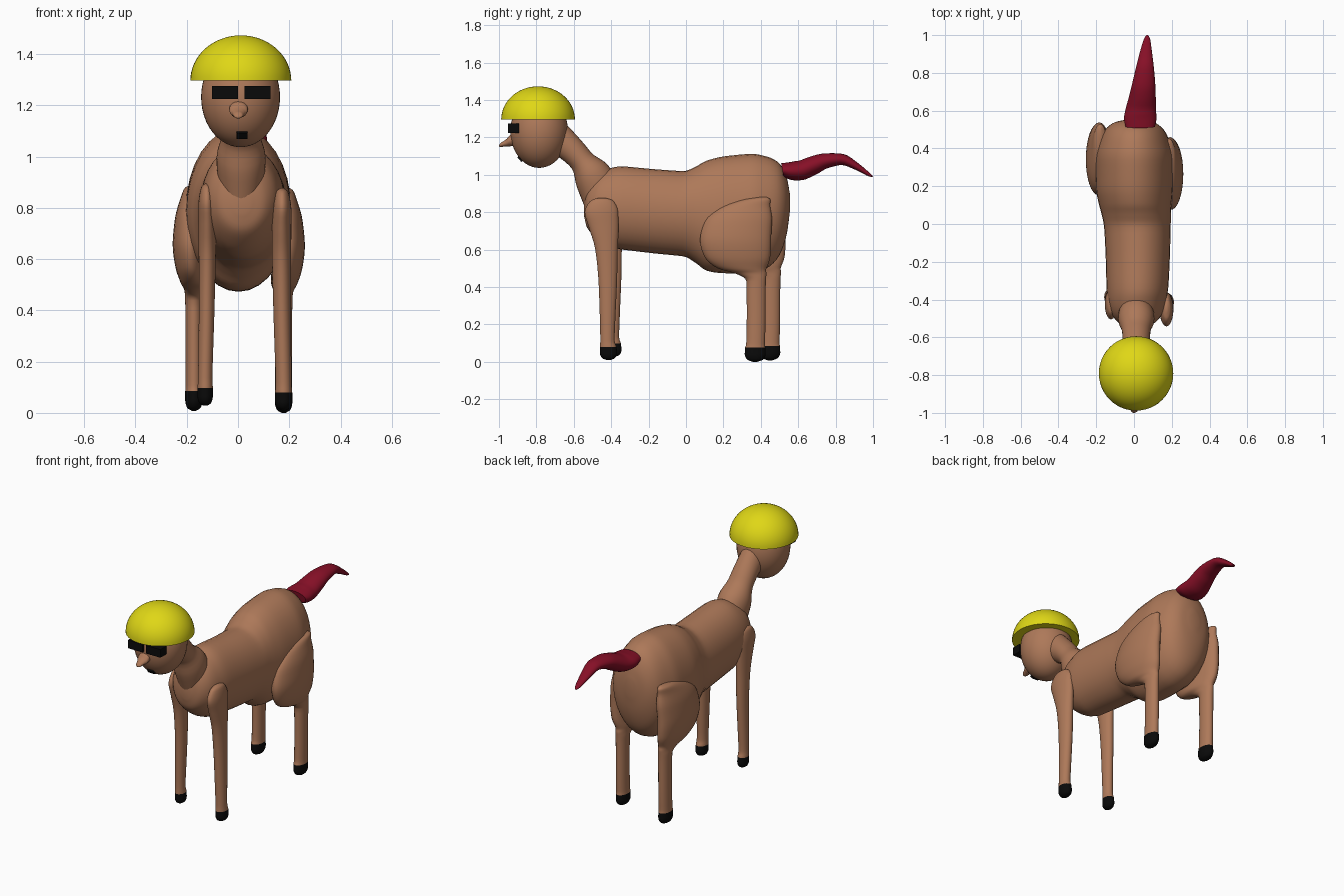
import bpy, bmesh, math
from mathutils import Vector

if "Cube" in bpy.data.objects:
    bpy.data.objects.remove(bpy.data.objects["Cube"])


def material(name, rgb):
    m = bpy.data.materials.new(name)
    m.diffuse_color = (*rgb, 1)
    m.use_nodes = True
    m.node_tree.nodes["Principled BSDF"].inputs["Base Color"].default_value = m.diffuse_color
    return m


BROWN = material("brown hide", (0.42, 0.19, 0.10))
YELLOW = material("yellow", (0.74, 0.68, 0.008))
RED = material("dark red", (0.24, 0.005, 0.02))
BLACK = material("black", (0.003, 0.003, 0.003))


def finish(bm, name, mats, smooth=True, angle=50):
    bmesh.ops.recalc_face_normals(bm, faces=bm.faces)
    me = bpy.data.meshes.new(name)
    bm.to_mesh(me)
    bm.free()
    for m in mats:
        me.materials.append(m)
    ob = bpy.data.objects.new(name, me)
    bpy.context.collection.objects.link(ob)
    if smooth:
        bpy.ops.object.select_all(action='DESELECT')
        ob.select_set(True)
        bpy.context.view_layer.objects.active = ob
        bpy.ops.object.shade_smooth_by_angle(angle=math.radians(angle))
    return ob


def refine(rows, steps):
    """Monotone cubic interpolation of each column of the ring table."""
    def slope(i, k):
        if i == 0 or i == len(rows) - 1:
            j = max(1, i)
            return rows[j][k] - rows[j - 1][k]
        a, b = rows[i][k] - rows[i - 1][k], rows[i + 1][k] - rows[i][k]
        return 2 * a * b / (a + b) if a * b > 0 else 0
    out = []
    for i in range(len(rows) - 1):
        for s in range(steps):
            t = s / steps
            h = (2*t**3 - 3*t*t + 1, t**3 - 2*t*t + t, 3*t*t - 2*t**3, t**3 - t*t)
            out.append([h[0]*rows[i][k] + h[1]*slope(i, k) + h[2]*rows[i+1][k]
                        + h[3]*slope(i+1, k) for k in range(len(rows[0]))])
    return out + [list(rows[-1])]


def loft(name, rows, mats, steps=4, sides=32, rule=None, angle=50):
    """Rows: x, y, z, x radius, second radius, tilt of second axis in the yz plane (degrees)."""
    bm = bmesh.new()
    rings = []
    for x, y, z, ru, rv, tilt in refine(rows, steps):
        a = math.radians(tilt)
        v = Vector((0, math.cos(a), math.sin(a)))
        ring = []
        for i in range(sides):
            t = 2 * math.pi * i / sides
            ring.append(bm.verts.new(Vector((x + ru * math.cos(t), y, z)) + v * rv * math.sin(t)))
        rings.append(ring)
    for a, b in zip(rings, rings[1:]):
        for i in range(sides):
            j = (i + 1) % sides
            bm.faces.new((a[i], a[j], b[j], b[i]))
    bm.faces.new(rings[0])
    bm.faces.new(rings[-1])
    if rule:
        for f in bm.faces:
            f.material_index = rule(f.calc_center_median())
    return finish(bm, name, mats, angle=angle)


def box(name, size, loc, mat, tilt=0):
    bm = bmesh.new()
    bmesh.ops.create_cube(bm, size=1)
    bmesh.ops.scale(bm, vec=size, verts=bm.verts)
    ob = finish(bm, name, [mat], smooth=False)
    ob.location = loc
    ob.rotation_euler.x = tilt


# Body: upright elliptical sections (y, top z, bottom z, half width, x centre)
body = [(-.545, .86, .78, .03, .015), (-.53, .93, .72, .085, .015),
        (-.48, 1.0, .665, .132, .015), (-.42, 1.03, .625, .152, .015),
        (-.34, 1.045, .60, .163, .018), (-.17, 1.03, .58, .17, .02),
        (-.02, 1.02, .565, .176, .018), (.05, 1.043, .53, .183, .012),
        (.11, 1.075, .488, .193, .006), (.20, 1.098, .474, .204, .002),
        (.34, 1.112, .474, .206, .002), (.43, 1.098, .50, .188, .002),
        (.50, 1.06, .57, .155, .002), (.54, .98, .69, .10, .002), (.555, .90, .80, .03, .002)]
loft("body", [(x, y, (t + b) / 2, r, (t - b) / 2, 90) for y, t, b, r, x in body], [BROWN])

# Neck: back point and front point of each section in the yz plane, half width
neck = [(-.64, 1.27, -.74, 1.13, .07), (-.575, 1.20, -.66, 1.08, .072),
        (-.508, 1.12, -.612, 1.035, .076), (-.42, 1.055, -.582, .93, .096),
        (-.36, .96, -.535, .81, .085), (-.36, .88, -.50, .77, .05)]
rows = []
for y0, z0, y1, z1, r in neck:
    rows.append((.012, (y0 + y1) / 2, (z0 + z1) / 2, r, math.hypot(y0 - y1, z0 - z1) / 2,
                 math.degrees(math.atan2(z0 - z1, y0 - y1))))
loft("neck", rows, [BROWN])


# Legs: (z, x, y, x radius, y radius), hooves coloured by height
front = [(.877, .172, -.45, .006, .015), (.865, .172, -.45, .022, .055),
         (.80, .172, -.452, .036, .09), (.72, .17, -.44, .038, .08),
         (.60, .17, -.425, .037, .06), (.40, .172, -.418, .034, .048),
         (.12, .178, -.42, .031, .038), (.08, .178, -.416, .033, .044),
         (.045, .178, -.414, .033, .046), (.02, .178, -.414, .025, .034),
         (.01, .178, -.414, .008, .012)]
rear = [(.882, .185, .41, .006, .02), (.87, .185, .38, .028, .07),
        (.83, .185, .32, .045, .13), (.75, .19, .28, .062, .18),
        (.65, .195, .265, .066, .19), (.56, .19, .275, .06, .175),
        (.50, .18, .30, .05, .13), (.47, .178, .35, .037, .08),
        (.43, .178, .375, .034, .052), (.25, .178, .375, .033, .05),
        (.10, .178, .372, .033, .05), (.07, .178, .37, .034, .055),
        (.04, .178, .37, .034, .056), (.012, .178, .37, .026, .042),
        (0, .178, .37, .008, .012)]


def leg(name, rows, side, dx=0, dy=0, dz=0, thin=1):
    loft(name, [(side * x + dx, y + dy, z + dz, rx * thin, ry * thin, 0)
                for z, x, y, rx, ry in rows], [BROWN, BLACK],
         rule=lambda c: int(c.z < .078 + dz))


leg("right_front_leg", front, 1)
leg("left_front_leg", front, -1, .05, .028, .018, .9)
leg("right_rear_leg", rear, 1)
leg("left_rear_leg", rear, -1, .006, .078, .008)

# Tail: flattened tapering curl
tail = [(.033, .515, 1.025, .078, .037, 100), (.033, .56, 1.02, .086, .048, 95),
        (.036, .61, 1.023, .08, .053, 105), (.045, .68, 1.05, .07, .05, 112),
        (.052, .75, 1.075, .06, .04, 100), (.058, .83, 1.082, .047, .031, 75),
        (.064, .92, 1.04, .03, .018, 62), (.069, .98, 1.0, .016, .009, 60),
        (.07, .998, .99, .006, .003, 60)]
loft("tail", tail, [RED])

# Head and helmet
bm = bmesh.new()
bmesh.ops.create_uvsphere(bm, u_segments=40, v_segments=24, radius=1)
bmesh.ops.scale(bm, vec=(.154, .154, .195), verts=bm.verts)
bmesh.ops.translate(bm, vec=(.01, -.785, 1.232), verts=bm.verts)
finish(bm, "head", [BROWN])

dome = []
for i in range(17):
    a = math.radians(89.5 * i / 16)
    dome.append((.011, -.791, 1.296 + .177 * math.sin(a), .197 * math.cos(a), .197 * math.cos(a), 0))
loft("helmet", dome, [YELLOW], steps=1, sides=48)

# Nose: tapered bump with a small round tip
nose = [(.003, -.90, 1.19, .036, .036, 75), (.002, -.945, 1.183, .036, .033, 75),
        (.002, -.965, 1.172, .026, .022, 72), (.001, -.98, 1.165, .021, .017, 70),
        (.001, -.992, 1.161, .016, .013, 70), (.001, -.999, 1.158, .005, .004, 70)]
loft("nose", nose, [BROWN], sides=24)

# Dark glasses and mouth
for name, x in (("left_lens", -.05), ("right_lens", .0755)):
    box(name, (.101, .059, .051), (x, -.9225, 1.2495), BLACK)
box("mouth", (.042, .009, .031), (.016, -.888, 1.084), BLACK, .73)
